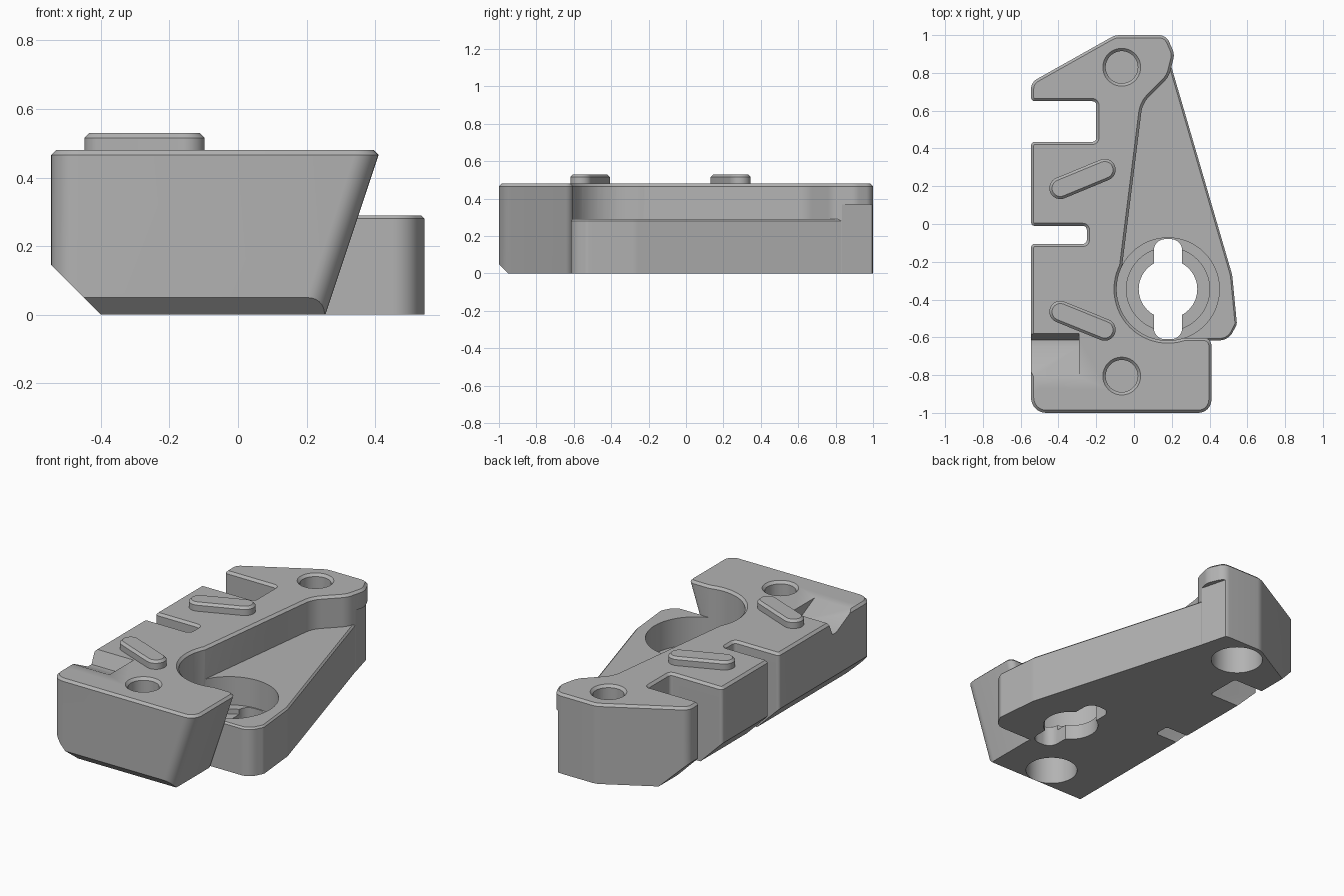
import bpy, bmesh, math
from mathutils import Vector

if "Cube" in bpy.data.objects:
    bpy.data.objects.remove(bpy.data.objects["Cube"])

grey = bpy.data.materials.new("plain grey")
grey.use_nodes = True
GREY = (0.45, 0.45, 0.45, 1)
grey.diffuse_color = GREY
grey.node_tree.nodes["Principled BSDF"].inputs["Base Color"].default_value = GREY

TOP, SHELF, EDGE = 0.48, 0.29, 0.014


def finish(name, bm):
    bmesh.ops.recalc_face_normals(bm, faces=bm.faces)
    mesh = bpy.data.meshes.new(name)
    bm.to_mesh(mesh)
    bm.free()
    mesh.materials.append(grey)
    obj = bpy.data.objects.new(name, mesh)
    bpy.context.collection.objects.link(obj)
    return obj


def rounded(corners, steps=8):
    """Replace each (x, y, radius) corner with a tangent arc."""
    out = []
    for i, (x, y, r) in enumerate(corners):
        p = Vector((x, y))
        if r == 0:
            out.append(p)
            continue
        a = (Vector(corners[i - 1][:2]) - p).normalized()
        b = (Vector(corners[(i + 1) % len(corners)][:2]) - p).normalized()
        half = a.angle(b) / 2
        centre = p + (a + b).normalized() * (r / math.sin(half))
        start = p + a * (r / math.tan(half)) - centre
        end = p + b * (r / math.tan(half)) - centre
        sweep = start.angle_signed(end)
        for k in range(steps + 1):
            t = -sweep * k / steps
            c, s = math.cos(t), math.sin(t)
            out.append(centre + Vector((start.x * c - start.y * s, start.x * s + start.y * c)))
    return out


def prism(name, pts, lo, hi, axis="z", chamfer=0):
    """Extrude a flat outline along an axis, with an optional top chamfer."""
    place = {"z": lambda u, v, w: (u, v, w),
             "x": lambda u, v, w: (w, u, v),
             "y": lambda u, v, w: (u, w, v)}[axis]
    bm = bmesh.new()
    low = [bm.verts.new(place(p[0], p[1], lo)) for p in pts]
    high = [bm.verts.new(place(p[0], p[1], hi)) for p in pts]
    bm.faces.new(low)
    top = bm.faces.new(high)
    n = len(pts)
    for i in range(n):
        j = (i + 1) % n
        bm.faces.new((low[i], low[j], high[j], high[i]))
    bmesh.ops.recalc_face_normals(bm, faces=bm.faces)
    if chamfer:
        bmesh.ops.bevel(bm, geom=list(top.edges), offset=chamfer, segments=1,
                        affect='EDGES', clamp_overlap=False)
    return finish(name, bm)


def disc(name, centre, r_low, r_high, lo, hi):
    bm = bmesh.new()
    bmesh.ops.create_cone(bm, cap_ends=True, segments=64, radius1=r_low,
                          radius2=r_high, depth=hi - lo)
    bmesh.ops.translate(bm, verts=bm.verts, vec=(*centre, (lo + hi) / 2))
    return finish(name, bm)


def combine(target, tool, operation='DIFFERENCE'):
    mod = target.modifiers.new(operation.lower(), 'BOOLEAN')
    mod.operation, mod.solver, mod.object = operation, 'EXACT', tool
    bpy.context.view_layer.objects.active = target
    bpy.ops.object.modifier_apply(modifier=mod.name)
    bpy.data.objects.remove(tool)


# Tall body with its two side slots and rounded rear head
L = -0.545
body = prism("main_body", rounded([
    (L, -0.9, 0), (0.1, -0.9, 0), (0.2, -0.7, 0), (0.1, -0.55, 0), (-0.065, -0.24, 0),
    (0.045, 0.64, 0.15), (0.185, 0.78, 0.12), (0.215, 0.9, 0.08), (0.17, 1, 0.06),
    (-0.1, 1, 0.1), (L, 0.75, 0.06), (L, 0.65, 0.02), (-0.2, 0.65, 0.02),
    (-0.2, 0.435, 0.02), (L, 0.435, 0.02), (L, -0.01, 0.02), (-0.25, -0.01, 0.02),
    (-0.25, -0.105, 0.02), (L, -0.105, 0.02)]), 0, TOP, chamfer=EDGE)

# Undercut below the head, in line with the shelf wall
combine(body, prism("head_undercut", [(0.2, 0.83), (0.153, 1.01), (0.3, 1.01), (0.3, 0.83)],
                    -0.1, 0.37))

# Front block, its right wall leaning inward toward the base
block = prism("front_block", rounded([
    (L, -1, 0.08), (0.41, -1, 0.07), (0.41, -0.603, 0.04), (L, -0.603, 0)]),
    0, TOP, chamfer=EDGE)
for v in block.data.vertices:
    if v.co.z < 0.01 and v.co.x > 0.3:
        v.co.x -= 0.155
combine(body, block, 'UNION')

# Low tapering shelf
shelf = prism("shelf", rounded([
    (-0.2, -0.616, 0), (0.5, -0.616, 0.08), (0.545, -0.53, 0.04), (0.52, -0.27, 0.15),
    (0.19, 0.86, 0), (-0.1, 0.86, 0)]), 0, SHELF, chamfer=0.01)
combine(body, shelf, 'UNION')

# Round pocket with stepped floor, keyed through hole
P = (0.18, -0.345)
combine(body, disc("pocket", P, 0.272, 0.272, 0.12, 0.7))
combine(body, disc("pocket_rim", P, 0.266, 0.3, TOP - 0.02, TOP + 0.014))
combine(body, disc("pocket_step", P, 0.22, 0.22, 0.09, 0.3))
combine(body, disc("key_hole", P, 0.155, 0.155, -0.1, 0.3))
combine(body, prism("key_slot", rounded([
    (0.105, -0.61, 0.06), (0.255, -0.61, 0.06), (0.255, -0.08, 0.06), (0.105, -0.08, 0.06)]),
    -0.1, 0.25))

# Bolt holes, countersunk above and counterbored below
for y in (0.83, -0.805):
    c = (-0.065, y)
    combine(body, disc("bolt_hole", c, 0.085, 0.085, -0.1, 0.7))
    combine(body, disc("bolt_rim", c, 0.08, 0.11, TOP - 0.02, TOP + 0.01))
    combine(body, disc("bolt_bore", c, 0.145, 0.145, -0.1, 0.3))

# Sloped lower edges on the left and front, ramp notch on the left top edge
combine(body, prism("left_slope", [(-0.645, 0.245), (-0.3, -0.1), (-0.645, -0.1)],
                    -1.2, 1.2, "y"))
combine(body, prism("front_slope", [(-1.05, 0.1), (-0.85, -0.1), (-1.05, -0.1)],
                    -0.8, 0.8, "x"))
combine(body, prism("ramp_notch", [(-0.57, 0.5), (-0.615, 0.4), (-0.65, 0.4), (-0.85, 0.5)],
                    -0.7, -0.29, "x"))

# Raised slanted pads
pads = []
for side, (x0, y0), (x1, y1) in (("rear", (-0.39, 0.19), (-0.155, 0.287)),
                                 ("front", (-0.39, -0.465), (-0.155, -0.56))):
    heading = math.atan2(y1 - y0, x1 - x0)
    outline = []
    for cx, cy, turn in ((x1, y1, -0.5), (x0, y0, 0.5)):
        for k in range(17):
            a = heading + math.pi * (turn + k / 16)
            outline.append((cx + 0.058 * math.cos(a), cy + 0.058 * math.sin(a)))
    pads.append(prism(side + "_pad", outline, TOP - 0.02, 0.53, chamfer=EDGE))

# Smooth curved walls while keeping edges crisp
for obj in [body] + pads:
    bpy.ops.object.select_all(action='DESELECT')
    obj.select_set(True)
    bpy.context.view_layer.objects.active = obj
    bpy.ops.object.shade_smooth_by_angle(angle=math.radians(28))
